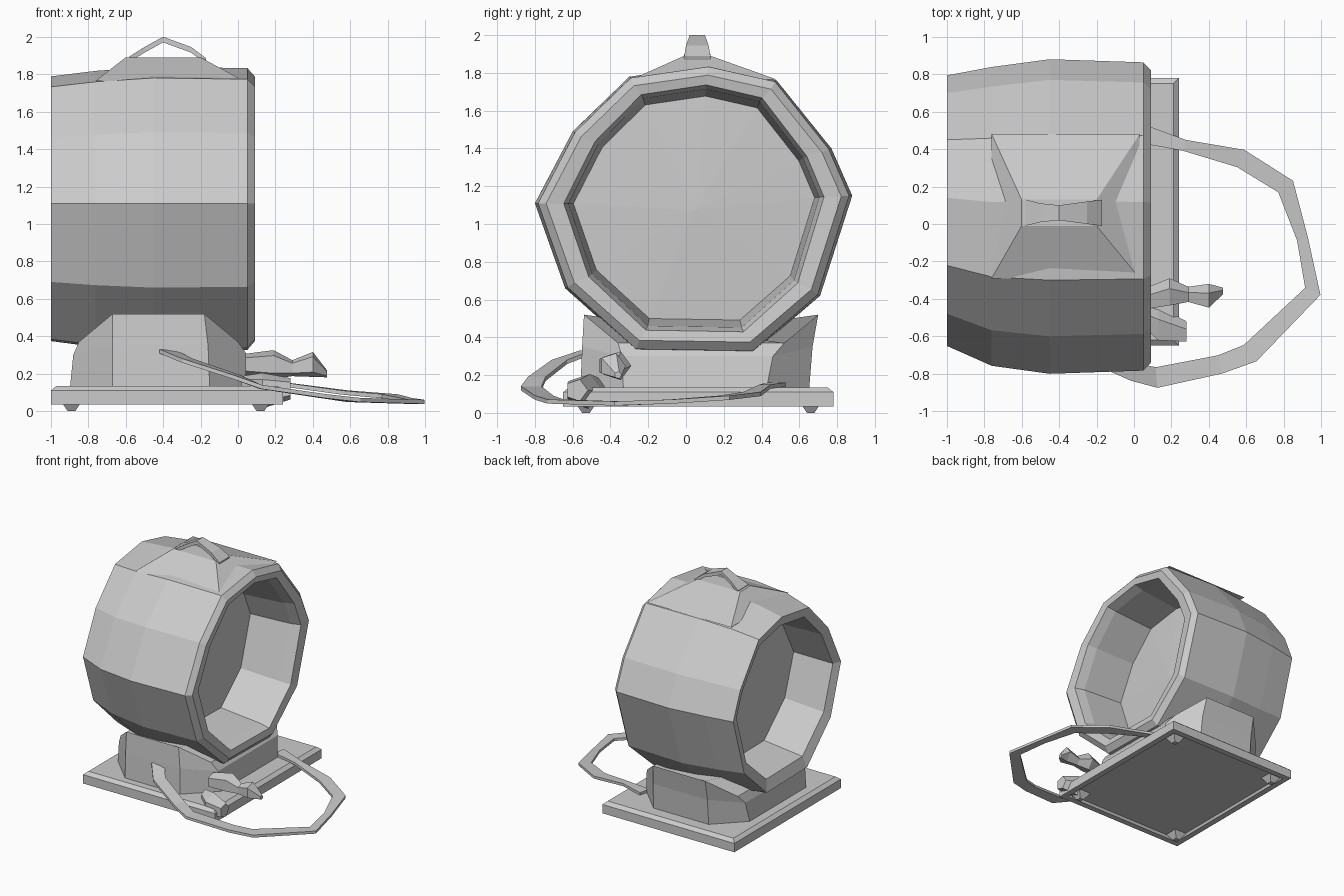
import bpy, bmesh, math
from mathutils import Vector

if "Cube" in bpy.data.objects:
    bpy.data.objects.remove(bpy.data.objects["Cube"])


def loft(name, rings, poke=None):
    """Skin a list of equal-length point rings into one flat-shaded object."""
    bm = bmesh.new()
    vs = [[bm.verts.new(p) for p in r] for r in rings]
    n = len(rings[0])
    for a, b in zip(vs, vs[1:]):
        for i in range(n):
            j = (i + 1) % n
            bm.faces.new((a[i], a[j], b[j], b[i]))
    caps = [bm.faces.new(vs[0][::-1]), bm.faces.new(vs[-1])]
    bmesh.ops.recalc_face_normals(bm, faces=bm.faces)
    if poke is not None:
        bmesh.ops.poke(bm, faces=caps, offset=poke)
    me = bpy.data.meshes.new(name)
    bm.to_mesh(me)
    bm.free()
    ob = bpy.data.objects.new(name, me)
    bpy.context.collection.objects.link(ob)
    return ob


def rect(x0, x1, y0, y1, z, cut=0.0, dip=0.0):
    """Rectangle ring; cut trims the corners, dip lowers the x sides."""
    if not cut:
        return [(x0, y0, z), (x1, y0, z), (x1, y1, z), (x0, y1, z)]
    c, d = cut, z - dip
    return [(x0 + c, y0, z), (x1 - c, y0, z), (x1, y0 + c, d), (x1, y1 - c, d),
            (x1 - c, y1, z), (x0 + c, y1, z), (x0, y1 - c, d), (x0, y0 + c, d)]


def ribbon(name, pts, height):
    """Flat band along a path; each point is x, y, z, half width."""
    rings = []
    for i, (x, y, z, w) in enumerate(pts):
        a, b = pts[max(i - 1, 0)], pts[min(i + 1, len(pts) - 1)]
        t = Vector((b[0] - a[0], b[1] - a[1], 0)).normalized()
        s, h = Vector((-t.y, t.x, 0)) * w, Vector((0, 0, height / 2))
        c = Vector((x, y, z))
        rings.append([c - s - h, c + s - h, c + s + h, c - s + h])
    return loft(name, rings)


def lump(name, pts, sides=5):
    """Faceted body strung along x; each point is x, y, z, radius."""
    return loft(name, [[(x, y + r * math.cos(k * math.tau / sides),
                         z + r * math.sin(k * math.tau / sides))
                        for k in range(sides)] for x, y, z, r in pts])


# Drum housing lying along x, with a deep dish at either end
OUT = [(-0.80, 1.11), (-0.60, 1.49), (-0.30, 1.78), (0.12, 1.84), (0.48, 1.76),
       (0.77, 1.40), (0.88, 1.15), (0.71, 0.62), (0.36, 0.32), (-0.27, 0.33),
       (-0.64, 0.66)]
CY, CZ = 0.05, 1.10


def drum(x, sy, sz, dy=0.0):
    return [(x, CY + dy + sy * (y - CY), CZ + sz * (z - CZ)) for y, z in OUT]


loft("drum_housing", [drum(*r) for r in (
    (-0.60, 0.75, 0.77), (-0.97, 0.77, 0.81, 0.02), (-1.0, 0.86, 0.93, 0.03),
    (-0.76, 0.95, 0.97), (-0.45, 1.0, 1.0), (0.05, 0.98, 0.99),
    (0.09, 0.93, 0.93), (0.08, 0.82, 0.86), (0.0, 0.79, 0.83),
    (-0.36, 0.76, 0.78))], poke=0.03)

# Raised pad and carrying loop on top
loft("handle_pad", [rect(-0.76, 0.03, -0.29, 0.48, 1.765),
                    rect(-0.60, -0.20, -0.01, 0.13, 1.89)])
ribbon("carry_handle", [(-0.58, 0.06, 1.88, 0.07), (-0.50, 0.06, 1.93, 0.05),
                        (-0.40, 0.06, 1.985, 0.04), (-0.25, 0.06, 1.93, 0.06),
                        (-0.17, 0.06, 1.87, 0.07)], 0.03)

# Pedestal with cut corners and a saddle top that cradles the drum
loft("pedestal", [rect(-0.90, 0.08, -0.56, 0.65, 0.10, 0.23),
                  rect(-0.88, 0.05, -0.55, 0.67, 0.35, 0.21, 0.05),
                  rect(-0.85, 0.00, -0.54, 0.70, 0.52, 0.18, 0.15)])


# Base plate with bevelled top and hollowed underside
def plate(inset, z):
    return rect(-1 + inset, 0.24 - inset, -0.65 + inset, 0.78 - inset, z)


loft("base_plate", [plate(0.06, 0.055), plate(0.05, 0.035), plate(0, 0.035),
                    plate(0, 0.11), plate(0.03, 0.135)])

# Small wedge feet under the corners
for x in (-0.89, 0.12):
    for y in (-0.53, 0.66):
        loft("foot", [rect(x - 0.02, x + 0.02, y - 0.02, y + 0.02, 0.0),
                      rect(x - 0.06, x + 0.06, y - 0.06, y + 0.06, 0.06)])

# Cable looping from the pedestal front round to the base's right side
ribbon("cable", [
    (-0.38, -0.53, 0.32, 0.05), (-0.27, -0.67, 0.27, 0.05),
    (0.00, -0.79, 0.18, 0.05), (0.12, -0.82, 0.13, 0.055),
    (0.46, -0.75, 0.08, 0.05), (0.62, -0.69, 0.06, 0.055),
    (0.955, -0.36, 0.05, 0.045), (0.90, -0.08, 0.06, 0.03),
    (0.81, 0.20, 0.08, 0.05), (0.57, 0.35, 0.10, 0.05),
    (0.27, 0.42, 0.14, 0.03), (0.05, 0.48, 0.15, 0.05)], 0.022)

# Cable plug and clamp beside the base
lump("plug", [(0.04, -0.41, 0.25, 0.06), (0.19, -0.37, 0.25, 0.08),
              (0.29, -0.38, 0.23, 0.045), (0.40, -0.39, 0.25, 0.07),
              (0.475, -0.36, 0.20, 0.02)])
lump("cable_clamp", [(0.02, -0.48, 0.14, 0.05), (0.13, -0.54, 0.11, 0.10),
                     (0.28, -0.58, 0.12, 0.06)])
